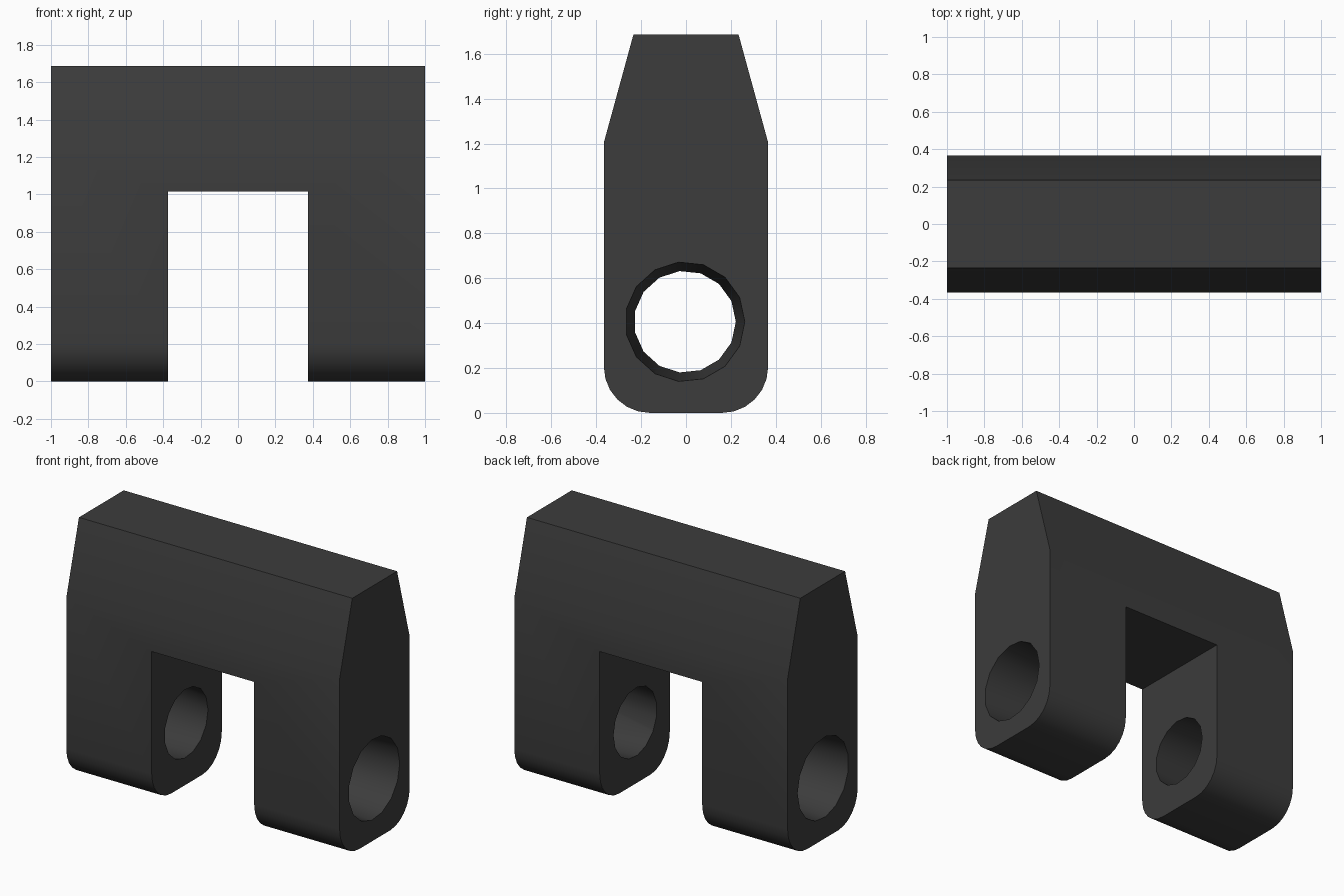
import bpy, bmesh
from math import sin, cos, pi, radians

if "Cube" in bpy.data.objects:
    bpy.data.objects.remove(bpy.data.objects["Cube"])

HOLE_Y, HOLE_Z = -0.005, 0.406


def loft(name, ring_a, xa, ring_b, xb):
    """Closed solid between two matching (y, z) outlines at x = xa and x = xb."""
    bm = bmesh.new()
    a = [bm.verts.new((xa, y, z)) for y, z in ring_a]
    b = [bm.verts.new((xb, y, z)) for y, z in ring_b]
    n = len(a)
    bm.faces.new(a)
    bm.faces.new(b[::-1])
    for i in range(n):
        bm.faces.new((a[i], b[i], b[(i + 1) % n], a[(i + 1) % n]))
    bmesh.ops.recalc_face_normals(bm, faces=bm.faces)
    mesh = bpy.data.meshes.new(name)
    bm.to_mesh(mesh)
    bm.free()
    obj = bpy.data.objects.new(name, mesh)
    bpy.context.collection.objects.link(obj)
    return obj


def circle(r, sides=15):
    return [(HOLE_Y + r * cos(2 * pi * i / sides), HOLE_Z + r * sin(2 * pi * i / sides))
            for i in range(sides)]


def cut(target, cutter):
    mod = target.modifiers.new("cut", "BOOLEAN")
    mod.operation = "DIFFERENCE"
    mod.solver = "EXACT"
    mod.object = cutter
    bpy.context.view_layer.objects.active = target
    bpy.ops.object.modifier_apply(modifier=mod.name)
    bpy.data.objects.remove(cutter, do_unlink=True)


# Body: rounded foot, straight sides, tapered top
W, R, SEG = 0.366, 0.205, 6
half = [(W - R + R * sin(pi / 2 * i / SEG), R - R * cos(pi / 2 * i / SEG)) for i in range(SEG + 1)]
half += [(W, 1.204), (0.234, 1.686)]
profile = half + [(-y, z) for y, z in reversed(half)]
body = loft("clevis_body", profile, -1, profile, 1)

# Slot between the two legs
slot = [(-0.6, -0.3), (0.6, -0.3), (0.6, 1.016), (-0.6, 1.016)]
cut(body, loft("slot_cutter", slot, -0.375, slot, 0.375))

# Tapered pin holes, wide on the outer faces; cutters overshoot along the taper
slope = (0.267 - 0.227) / 0.625
for side in (-1, 1):
    inner, outer = 0.275, 1.1
    cut(body, loft("hole_cutter",
                   circle(0.227 + slope * (inner - 0.375)), side * inner,
                   circle(0.227 + slope * (outer - 0.375)), side * outer))

# Dark finish and smooth shading with sharp edges
mat = bpy.data.materials.new("dark_grey")
mat.diffuse_color = (0.045, 0.045, 0.045, 1)
mat.use_nodes = True
mat.node_tree.nodes["Principled BSDF"].inputs["Base Color"].default_value = mat.diffuse_color
body.data.materials.clear()
body.data.materials.append(mat)
bpy.ops.object.select_all(action="DESELECT")
body.select_set(True)
bpy.context.view_layer.objects.active = body
bpy.ops.object.shade_smooth_by_angle(angle=radians(30))
